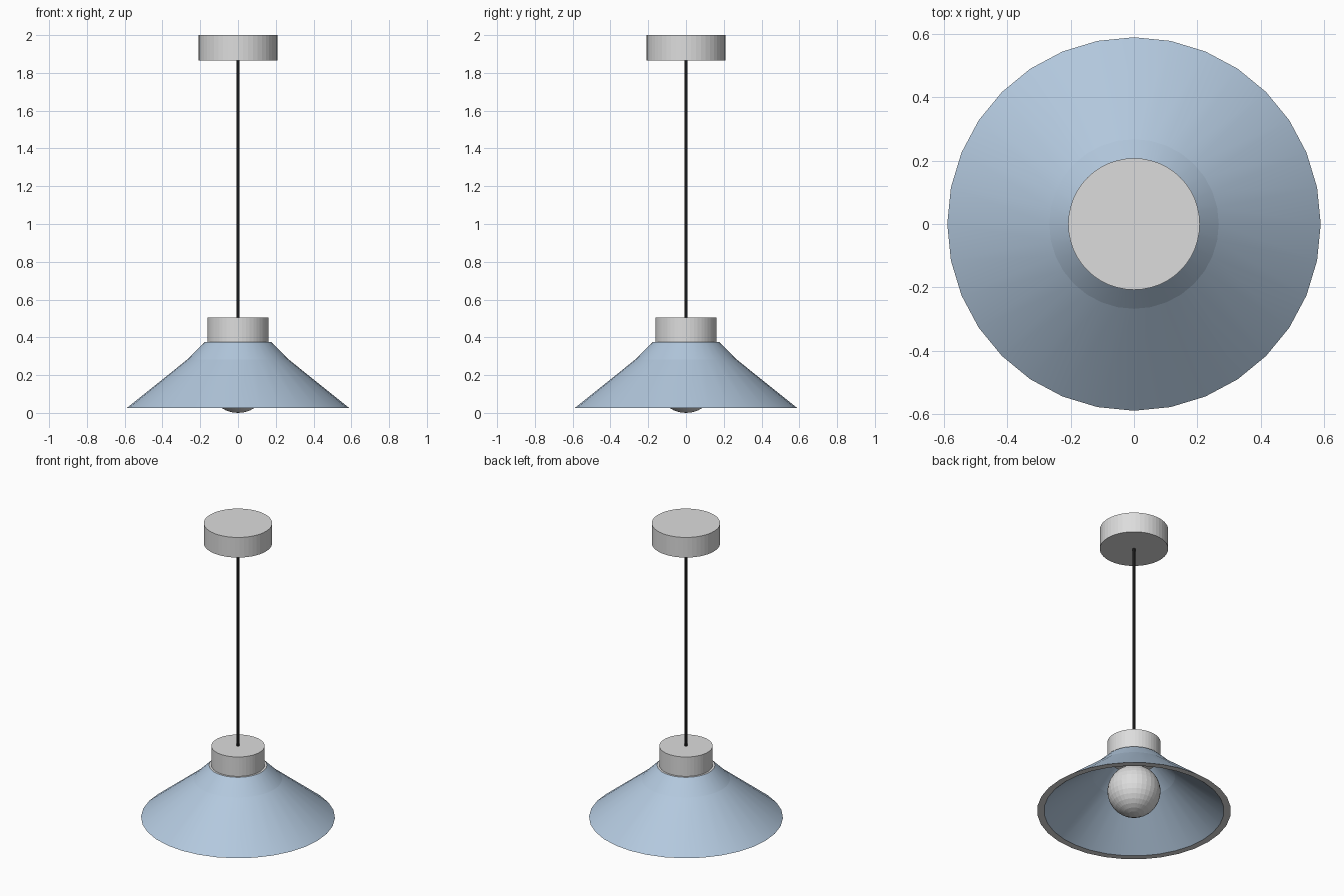
import bpy
import bmesh
import math

cube = bpy.data.objects.get("Cube")
if cube:
    bpy.data.objects.remove(cube, do_unlink=True)


def material(name, rgb):
    mat = bpy.data.materials.new(name)
    mat.use_nodes = True
    mat.diffuse_color = (*rgb, 1)
    mat.node_tree.nodes["Principled BSDF"].inputs["Base Color"].default_value = (*rgb, 1)
    return mat


GREY = material("light grey", (0.72, 0.72, 0.72))
BLUE = material("pale blue", (0.45, 0.58, 0.73))
BLACK = material("cord black", (0.01, 0.01, 0.01))


def finish(bm, name, mats):
    bmesh.ops.recalc_face_normals(bm, faces=bm.faces)
    mesh = bpy.data.meshes.new(name)
    bm.to_mesh(mesh)
    bm.free()
    for mat in mats:
        mesh.materials.append(mat)
    obj = bpy.data.objects.new(name, mesh)
    bpy.context.collection.objects.link(obj)
    return obj


def cylinder(name, radius, bottom, top, mat, sides):
    bm = bmesh.new()
    bmesh.ops.create_cone(bm, cap_ends=True, segments=sides, radius1=radius,
                          radius2=radius, depth=top - bottom)
    bmesh.ops.translate(bm, vec=(0, 0, (top + bottom) / 2), verts=bm.verts)
    return finish(bm, name, [mat])


def lathe_shell(name, profile, sides, mats):
    """Revolve a closed (radius, z) loop; level faces take the second material."""
    bm = bmesh.new()
    rings = []
    for r, z in profile:
        angles = [2 * math.pi * i / sides for i in range(sides)]
        rings.append([bm.verts.new((r * math.cos(a), r * math.sin(a), z)) for a in angles])
    for k, ring in enumerate(rings):
        after = rings[(k + 1) % len(rings)]
        level = profile[k][1] == profile[(k + 1) % len(rings)][1]
        for i in range(sides):
            j = (i + 1) % sides
            face = bm.faces.new((ring[i], ring[j], after[j], after[i]))
            face.smooth = True
            face.material_index = int(level)
    # Keep each circular fold crisp while the cones stay smooth around
    for edge in bm.edges:
        if abs(edge.verts[0].co.z - edge.verts[1].co.z) < 1e-5:
            edge.smooth = False
    return finish(bm, name, mats)


# Ceiling mount, cord and shade cap
cylinder("ceiling_canopy", 0.208, 1.865, 2.0, GREY, 48)
cylinder("cord", 0.008, 0.5, 1.87, BLACK, 16)
cylinder("shade_cap", 0.162, 0.375, 0.505, GREY, 48)

# Thick-walled two-slope shade with bare rims
lathe_shell("shade",
            [(0.59, 0.025), (0.268, 0.283), (0.176, 0.375),
             (0.138, 0.375), (0.25, 0.263), (0.548, 0.025)],
            32, [BLUE, GREY])

# Bulb and its socket
cylinder("bulb_socket", 0.06, 0.28, 0.38, GREY, 32)
bm = bmesh.new()
bmesh.ops.create_uvsphere(bm, u_segments=32, v_segments=16, radius=0.162)
bmesh.ops.translate(bm, vec=(0, 0, 0.162), verts=bm.verts)
finish(bm, "bulb", [GREY])
